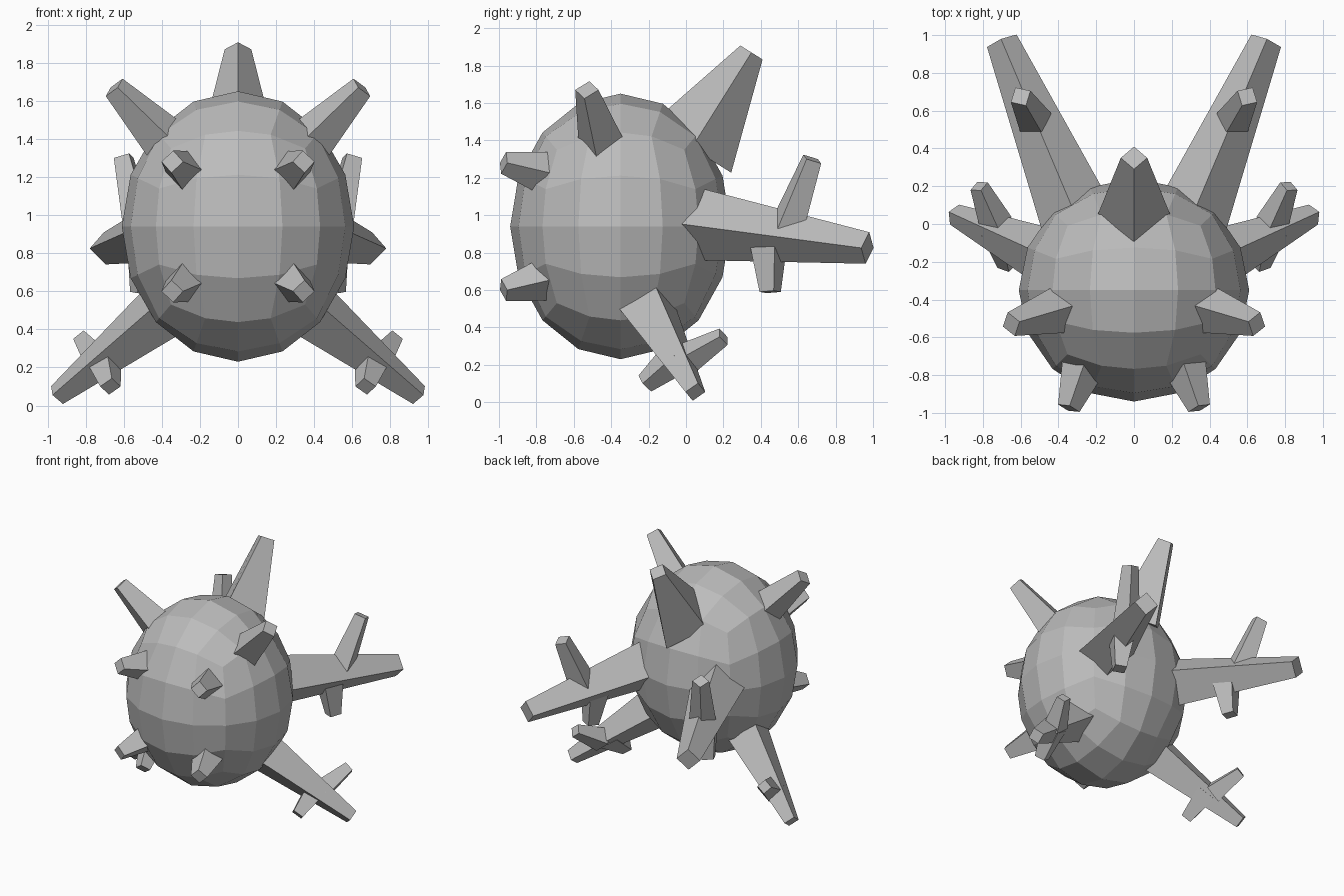
import bpy, bmesh, math
from mathutils import Vector

default_cube = bpy.data.objects.get("Cube")
if default_cube:
    bpy.data.objects.remove(default_cube, do_unlink=True)

GREY = (0.5, 0.5, 0.5, 1.0)
grey = bpy.data.materials.new("stone_grey")
grey.use_nodes = True
grey.diffuse_color = GREY
grey.node_tree.nodes["Principled BSDF"].inputs["Base Color"].default_value = GREY


def finish(name, bm, mirrored=False):
    """Turn a bmesh into a flat-shaded object, optionally mirrored across x."""
    bmesh.ops.recalc_face_normals(bm, faces=bm.faces[:])
    mesh = bpy.data.meshes.new(name)
    bm.to_mesh(mesh)
    bm.free()
    mesh.materials.append(grey)
    obj = bpy.data.objects.new(name, mesh)
    bpy.context.scene.collection.objects.link(obj)
    if mirrored:
        mod = obj.modifiers.new("mirror", 'MIRROR')
        mod.use_mirror_merge = False
    return obj


def add_spike(bm, base, tip, wide, narrow, sides=4):
    """Add a tapered prism; wide is (sideways, upward) radius at the base."""
    base, tip = Vector(base), Vector(tip)
    axis = (tip - base).normalized()
    side = axis.cross(Vector((0, 0, 1))).normalized()
    up = side.cross(axis)
    rings = []
    for centre, (rs, ru) in ((base, wide), (tip, (narrow, narrow))):
        ring = []
        for i in range(sides):
            a = math.tau * i / sides
            ring.append(bm.verts.new(centre + side * rs * math.cos(a) + up * ru * math.sin(a)))
        rings.append(ring)
    low, high = rings
    bm.faces.new(low)
    bm.faces.new(high)
    for i in range(sides):
        j = (i + 1) % sides
        bm.faces.new((low[i], low[j], high[j], high[i]))


def spikes(name, parts, mirrored=True):
    bm = bmesh.new()
    for part in parts:
        add_spike(bm, *part)
    return finish(name, bm, mirrored)


# Faceted egg-shaped body: a gridded cube pushed out to an ellipsoid
bm = bmesh.new()
bmesh.ops.create_cube(bm, size=2)
bmesh.ops.subdivide_edges(bm, edges=bm.edges[:], cuts=3, use_grid_fill=True)
for v in bm.verts:
    d = Vector([math.tan(c * math.pi / 4) for c in v.co]).normalized()
    v.co = Vector((d.x * 0.61, d.y * 0.59 - 0.35, d.z * 0.71 + 0.94))
finish("body", bm)

# Short stubs on the front, upper and lower pairs
for name, flip in (("upper_front_stub", 1), ("lower_front_stub", -1)):
    spikes(name, [((0.25, -0.70, 0.94 + flip * 0.27), (0.345, -0.975, 0.94 + flip * 0.34),
                   (0.13, 0.13), 0.06)])

# Horns on the shoulders and the crest behind the top
spikes("shoulder_horn", [((0.38, -0.45, 1.39), (0.65, -0.53, 1.67), (0.13, 0.13), 0.065)])
spikes("crest_horn", [((0, 0.03, 1.36), (0, 0.35, 1.87), (0.20, 0.25), 0.07)], False)

# Long rear limbs, each with an upward and a downward branch
spikes("rear_limb", [
    ((0.29, 0.0, 0.96), (0.70, 0.97, 0.825), (0.20, 0.20), 0.085),
    ((0.51, 0.52, 0.88), (0.60, 0.675, 1.30), (0.10, 0.11), 0.06),
    ((0.48, 0.44, 0.87), (0.51, 0.45, 0.59), (0.11, 0.11), 0.06),
])

# Lower legs, each with a forward and a backward branch
spikes("lower_leg", [
    ((0.38, -0.21, 0.51), (0.95, 0.05, 0.055), (0.17, 0.16), 0.058),
    ((0.71, -0.04, 0.25), (0.67, -0.22, 0.10), (0.10, 0.10), 0.055),
    ((0.73, 0.0, 0.23), (0.82, 0.20, 0.35), (0.09, 0.09), 0.05),
])
